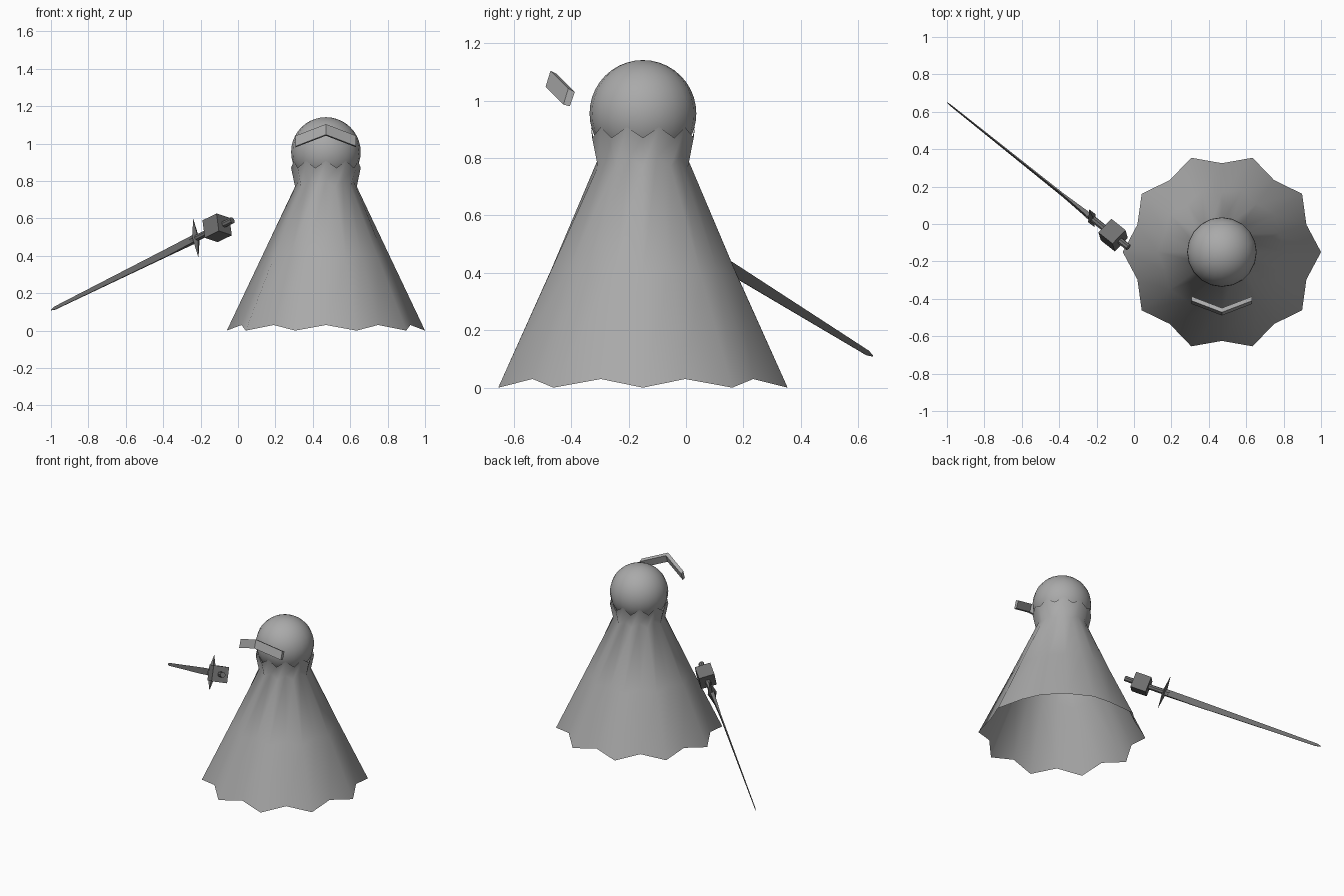
import bpy
import bmesh
import math
from mathutils import Vector, Matrix

if "Cube" in bpy.data.objects:
    bpy.data.objects.remove(bpy.data.objects["Cube"])


def material(name, value):
    m = bpy.data.materials.new(name)
    m.diffuse_color = (value, value, value, 1)
    m.use_nodes = True
    m.node_tree.nodes["Principled BSDF"].inputs["Base Color"].default_value = m.diffuse_color
    return m


grey = material("plain grey", 0.4)
dark = material("dark grey", 0.16)


def finish(name, bm, mat, smooth=False, recalc=True):
    if recalc:
        bmesh.ops.recalc_face_normals(bm, faces=bm.faces[:])
    for f in bm.faces:
        f.smooth = smooth
    me = bpy.data.meshes.new(name)
    bm.to_mesh(me)
    bm.free()
    me.materials.append(mat)
    ob = bpy.data.objects.new(name, me)
    bpy.context.collection.objects.link(ob)
    return ob


def loft(bm, rings, closed_ends=True):
    loops = [[bm.verts.new(p) for p in r] for r in rings]
    n = len(loops[0])
    for a, b in zip(loops, loops[1:]):
        for i in range(n):
            j = (i + 1) % n
            bm.faces.new((a[i], a[j], b[j], b[i]))
    if closed_ends:
        bm.faces.new(loops[0][::-1])
        bm.faces.new(loops[-1])


CX, CY = 0.47, -0.15

# Head
bm = bmesh.new()
bmesh.ops.create_uvsphere(bm, u_segments=20, v_segments=20, radius=0.186,
                          matrix=Matrix.Translation((CX, CY, 0.955)))
finish("head", bm, grey, True)


# Pleated open cloak with a flared collar: (outer r, inner r, outer z, inner z)
def pleat_ring(ro, ri, zo, zi):
    pts = []
    for i in range(20):
        r, z = ((ro, zo), (ri, zi))[i % 2]
        a = math.radians(18 * i)
        pts.append((CX + r * math.cos(a), CY + r * math.sin(a), z))
    return pts


bm = bmesh.new()
loft(bm, [pleat_ring(0.53, 0.475, 0.0, 0.03),
          pleat_ring(0.345, 0.32, 0.39, 0.41),
          pleat_ring(0.165, 0.155, 0.77, 0.80),
          pleat_ring(0.186, 0.181, 0.87, 0.908)], closed_ends=False)
finish("cloak", bm, grey, True, recalc=False)

# Chevron visor, floating in front of the head
section = [(-0.41, 1.042), (-0.387, 1.03), (-0.405, 0.98), (-0.427, 0.986)]
bm = bmesh.new()
loft(bm, [[(CX + x, y - d, z + d) for y, z in section]
          for x, d in ((-0.162, 0), (0, 0.062), (0.162, 0))])
finish("visor", bm, grey)

# Sword frame: d runs from pommel to tip, w is the blade width, h its thickness
end, tip = Vector((-0.03, -0.125, 0.59)), Vector((-1.0, 0.65, 0.11))
length = (tip - end).length
d = (tip - end).normalized()
w = Vector((-0.09, 0.38, 0.91))
w = (w - d * w.dot(d)).normalized()
h = d.cross(w)


def diamond(s, a, b):
    c = end + d * s
    return [c + w * a, c + h * b, c - w * a, c - h * b]


def slab(s, a, b):
    c = end + d * s
    return [c + w * a + h * b, c - w * a + h * b, c - w * a - h * b, c + w * a - h * b]


# Grip rod
bm = bmesh.new()
loft(bm, [[end + d * s + (w * math.cos(k * math.pi / 4) + h * math.sin(k * math.pi / 4)) * 0.018
           for k in range(8)] for s in (0, 0.30)])
finish("sword_grip", bm, dark)

# Flat blade
bm = bmesh.new()
loft(bm, [slab(0.27, 0.02, 0.013), slab(0.48, 0.021, 0.004),
          slab(length - 0.03, 0.009, 0.002), slab(length, 0.002, 0.001)])
finish("sword_blade", bm, dark)

# Cross guard
bm = bmesh.new()
loft(bm, [diamond(0.255, 0.01, 0.008), diamond(0.268, 0.115, 0.03),
          diamond(0.281, 0.01, 0.008)])
finish("sword_guard", bm, dark)

# Block hand around the grip
bm = bmesh.new()
frame = Matrix((d, w, h)).transposed().to_4x4()
bmesh.ops.create_cube(bm, size=0.103,
                      matrix=Matrix.Translation(end + d * 0.112) @ frame)
finish("hand", bm, dark)
